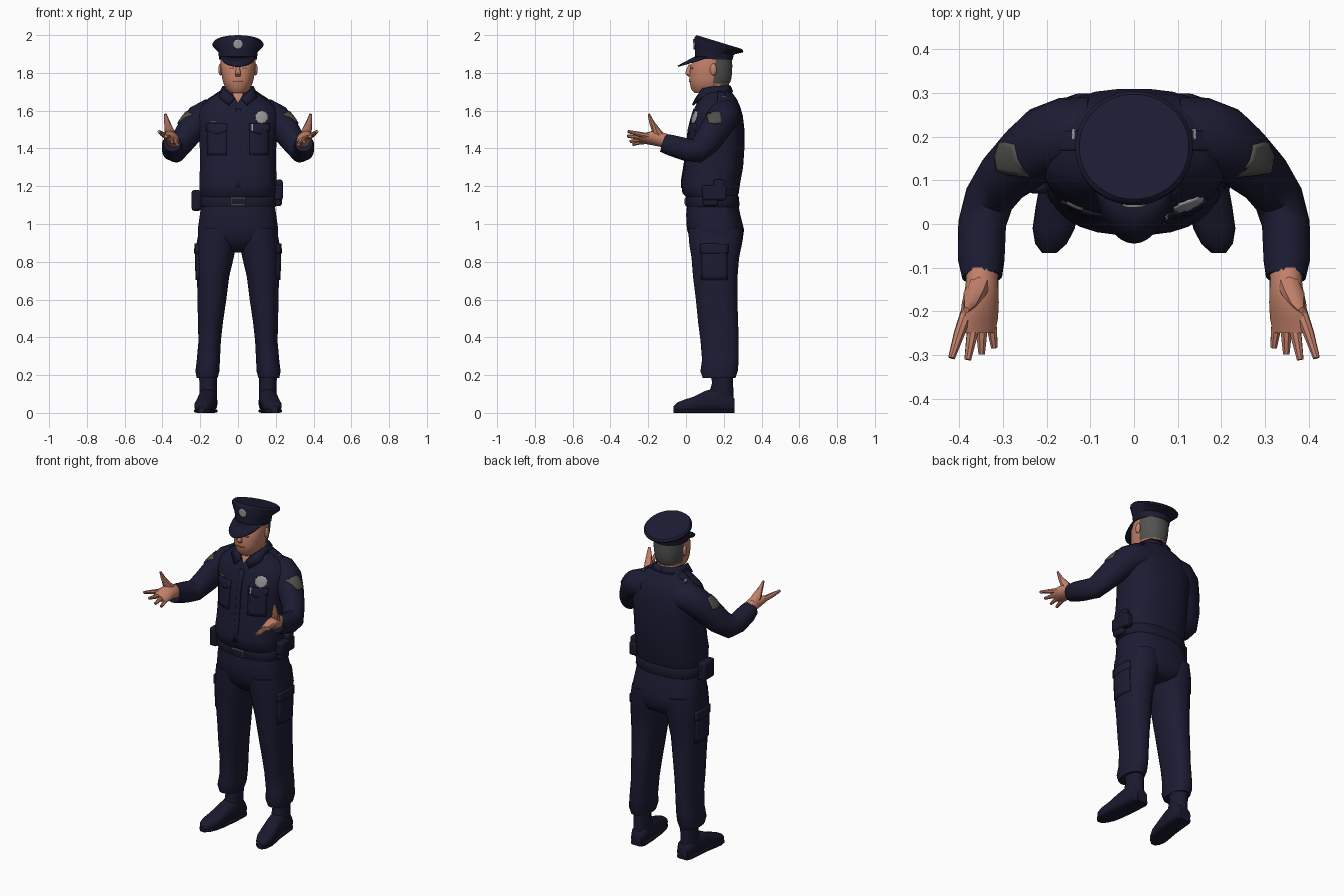
import bpy, bmesh, math
from mathutils import Vector as V
from mathutils.bvhtree import BVHTree

if "Cube" in bpy.data.objects:
    bpy.data.objects.remove(bpy.data.objects["Cube"])


def material(name, *rgb):
    m = bpy.data.materials.new(name)
    m.diffuse_color = (*rgb, 1)
    m.use_nodes = True
    m.node_tree.nodes["Principled BSDF"].inputs["Base Color"].default_value = m.diffuse_color
    return m


NAVY = material("navy cloth", 0.0115, 0.0115, 0.034)
DARK = material("dark leather", 0.0098, 0.0098, 0.027)
SKIN = material("skin", 0.56, 0.225, 0.148)
LIP = material("lip", 0.33, 0.12, 0.085)
HAIR = material("grey hair", 0.085, 0.085, 0.081)
SILVER = material("silver", 0.33, 0.33, 0.35)
PATCH = material("patch grey", 0.08, 0.078, 0.072)


def finish(name, bm, mat):
    bmesh.ops.recalc_face_normals(bm, faces=bm.faces)
    me = bpy.data.meshes.new(name)
    bm.to_mesh(me)
    bm.free()
    me.materials.append(mat)
    ob = bpy.data.objects.new(name, me)
    bpy.context.collection.objects.link(ob)
    return ob


def loft(name, rows, mat, n=20, p=2.0):
    """Skin of superellipse rings; each row is (centre, half axis u, half axis v)."""
    bm = bmesh.new()
    rings = []
    power = lambda c: math.copysign(abs(c) ** (2 / p), c)
    for c, u, v in rows:
        ang = [2 * math.pi * (i + 0.5) / n for i in range(n)]
        rings.append([bm.verts.new(V(c) + V(u) * power(math.cos(a)) + V(v) * power(math.sin(a)))
                      for a in ang])
    for r, q in zip(rings, rings[1:]):
        for i in range(n):
            j = (i + 1) % n
            bm.faces.new((r[i], r[j], q[j], q[i]))
    bm.faces.new(rings[0])
    bm.faces.new(rings[-1])
    return finish(name, bm, mat)


def stack(name, rows, mat, cx=0, **kw):
    """Horizontal rings: (z, half width, y front, y back)."""
    return loft(name, [((cx, (f + b) / 2, z), (w, 0, 0), (0, (b - f) / 2, 0))
                       for z, w, f, b in rows], mat, **kw)


def tube(name, rows, mat, s=1, **kw):
    """Rings square to a path: (x, y, z, radius across, radius up)."""
    pts = [V((s * r[0], r[1], r[2])) for r in rows]
    out = []
    for i, r in enumerate(rows):
        d = (pts[min(i + 1, len(pts) - 1)] - pts[max(i - 1, 0)]).normalized()
        u = d.cross(V((0, -0.5, 1))).normalized()
        out.append((pts[i], u * r[3], u.cross(d) * r[4]))
    return loft(name, out, mat, **kw)


def ball(name, loc, size, mat):
    bm = bmesh.new()
    bmesh.ops.create_uvsphere(bm, u_segments=12, v_segments=8, radius=1)
    for v in bm.verts:
        v.co = V([v.co[i] * size[i] + loc[i] for i in range(3)])
    return finish(name, bm, mat)


def box(name, loc, size, mat, bevel=0.012):
    bm = bmesh.new()
    bmesh.ops.create_cube(bm, size=1)
    for v in bm.verts:
        v.co = V([v.co[i] * size[i] + loc[i] for i in range(3)])
    ob = finish(name, bm, mat)
    m = ob.modifiers.new("bevel", 'BEVEL')
    m.width, m.segments = bevel, 2
    return ob


def plate(name, target, centre, aim, u, v, outline, mat, t=0.008):
    """Thin plate whose outline is projected along aim onto the target part."""
    me = target.data
    tree = BVHTree.FromPolygons([w.co for w in me.vertices], [list(f.vertices) for f in me.polygons])
    aim, u, v = V(aim).normalized(), V(u), V(v)

    def hit(a, b):
        q = V(centre) + u * a + v * b
        h = tree.ray_cast(q - aim * 0.5, aim)[0]
        return (h if h else tree.find_nearest(q)[0]) - aim * 0.002

    bm = bmesh.new()
    mid = bm.verts.new(hit(0, 0))
    rings = [[bm.verts.new(hit(a * k, b * k)) for a, b in outline] for k in (0.35, 0.7, 1)]
    n = len(outline)
    for i in range(n):
        j = (i + 1) % n
        bm.faces.new((mid, rings[0][i], rings[0][j]))
        for r, q in zip(rings, rings[1:]):
            bm.faces.new((r[i], q[i], q[j], r[j]))
    ob = finish(name, bm, mat)
    m = ob.modifiers.new("thickness", 'SOLIDIFY')
    m.thickness, m.offset = t, 0
    return ob


def rect(w, h, k=4):
    c = [(-w, -h), (w, -h), (w, h), (-w, h)]
    return [(a[0] + (b[0] - a[0]) * i / k, a[1] + (b[1] - a[1]) * i / k)
            for a, b in zip(c, c[1:] + c[:1]) for i in range(k)]


def star(r, n=10):
    return [((r if i % 2 else r * 0.86) * math.cos(math.pi * i / n),
             (r if i % 2 else r * 0.86) * math.sin(math.pi * i / n)) for i in range(2 * n)]


X, Y, Z, BACK, DOWN = (1, 0, 0), (0, 1, 0), (0, 0, 1), (0, 1, 0), (0, 0, -1)

# Shirt, trousers seat and belt
shirt = stack("shirt", [(1.13, .19, .01, .27), (1.165, .203, -.02, .28), (1.22, .205, -.026, .288),
                        (1.3, .203, -.01, .303), (1.4, .203, .002, .31), (1.5, .212, .012, .31),
                        (1.57, .218, .03, .302), (1.62, .2, .047, .288), (1.66, .155, .067, .27),
                        (1.695, .1, .08, .245), (1.715, .08, .09, .235)], NAVY, n=28, p=2.5)
stack("trouser_seat", [(1.14, .19, .008, .27), (1.05, .203, 0, .288), (.97, .214, .004, .308),
                       (.91, .21, .025, .30), (.87, .15, .06, .285), (.85, .08, .09, .25)],
      NAVY, n=28, p=2.5)
belt = stack("belt", [(1.09, .2, .003, .28), (1.098, .205, -.001, .284), (1.142, .203, -.001, .281),
                      (1.15, .197, .003, .277)], DARK, n=28, p=2.5)
plate("buckle", belt, (0, 0, 1.12), BACK, X, Z, rect(.04, .021), PATCH)
plate("buckle_inset", belt, (0, -.002, 1.12), BACK, X, Z, rect(.034, .015), DARK, .0095)

# Shirt front details
plate("button_placket", shirt, (0, 0, 1.4), BACK, X, Z, rect(.014, .21, 8), NAVY, .005)
plate("chest_badge", shirt, (.125, 0, 1.565), BACK, X, Z, star(.036), SILVER)
plate("name_tag", shirt, (-.135, 0, 1.54), BACK, X, Z, rect(.019, .005), PATCH, .0098)
plate("pen", shirt, (.075, 0, 1.51), BACK, X, Z, rect(.004, .018), SILVER, .0098)

# Head: hair is the back of the skull
head = stack("head", [(1.693, .04, .045, .15), (1.715, .064, .026, .205), (1.745, .078, .02, .232),
                      (1.765, .083, .016, .24), (1.8, .089, .02, .245), (1.84, .093, .024, .246),
                      (1.885, .092, .05, .243)], SKIN, n=24, p=2.2)
head.data.materials.append(HAIR)
for f in head.data.polygons:
    if f.center.y > .15 and f.center.z > 1.75:
        f.material_index = 1
stack("neck", [(1.66, .078, .08, .235), (1.74, .07, .075, .228)], SKIN)
loft("nose", [((0, .022, 1.845), (.008, 0, 0), (0, .008, 0)), ((0, .016, 1.82), (.011, 0, 0), (0, .014, 0)),
              ((0, .014, 1.795), (.016, 0, 0), (0, .018, 0)), ((0, .022, 1.782), (.013, 0, 0), (0, .01, 0))],
     SKIN, n=10)
plate("mouth", head, (0, 0, 1.756), BACK, X, Z, rect(.027, .003), LIP, .003)
plate("shirt_opening", shirt, (0, 0, 1.668), BACK, X, Z,
      [(0, -.03), (.03, .022), (0, .024), (-.03, .022)], SKIN)

# Cap: crown leans back over a level band
cap_rows = []
for y, z, r, tilt in [(.147, 1.872, .1, 2), (.15, 1.912, .105, 8), (.172, 1.943, .134, 15),
                      (.175, 1.953, .135, 16.5), (.177, 1.963, .126, 17)]:
    t = math.radians(tilt)
    cap_rows.append(((0, y, z), (r, 0, 0), (0, r * math.cos(t), -r * math.sin(t))))
cap = loft("cap", cap_rows, NAVY, n=32)
plate("cap_badge", cap, (0, 0, 1.952), BACK, X, Z, star(.027), SILVER)
bm = bmesh.new()
grid = []
for i in range(17):
    t = i / 8 - 1
    a, reach = math.radians(72) * t, max(0, math.cos(math.pi / 2 * t)) ** .7
    x, y = .1 * math.sin(a), .149 - .1 * math.cos(a)
    grid.append([bm.verts.new((x, y - .094 * reach * k, 1.888 - .05 * reach * k)) for k in (0, .5, 1)])
for a, b in zip(grid[:-1], grid[1:]):
    for k in (0, 1):
        bm.faces.new((a[k], a[k + 1], b[k + 1], b[k]))
bmesh.ops.remove_doubles(bm, verts=bm.verts, dist=1e-5)
visor = finish("cap_visor", bm, DARK)
visor.modifiers.new("thickness", 'SOLIDIFY').thickness = .007

# Paired parts
for s, side in ((1, "left"), (-1, "right")):
    # Ears, eyes and collar flaps
    ball("ear_" + side, (s * .093, .145, 1.818), (.011, .018, .032), SKIN)
    plate("eye_" + side, head, (s * .036, 0, 1.824), BACK, X, Z, rect(.012, .004, 2), LIP, .003)
    bm = bmesh.new()
    pts = [(.018, .05, 1.668), (.05, .032, 1.632), (.1, .075, 1.668), (.1, .15, 1.695),
           (.07, .235, 1.70), (0, .25, 1.70), (0, .236, 1.734), (.06, .215, 1.734),
           (.083, .15, 1.73), (.072, .085, 1.718)]
    vs = [bm.verts.new((s * x, y, z)) for x, y, z in pts]
    for q in ((0, 1, 2, 9), (9, 2, 3, 8), (8, 3, 4, 7), (7, 4, 5, 6)):
        bm.faces.new([vs[i] for i in q])
    finish("collar_" + side, bm, NAVY).modifiers.new("thickness", 'SOLIDIFY').thickness = .01

    # Sleeve with shoulder patch, strap and pin
    arm = tube("sleeve_" + side, [
        (.1, .205, 1.58, .085, .085), (.155, .203, 1.575, .088, .085), (.2, .188, 1.553, .084, .083),
        (.246, .155, 1.505, .073, .08), (.298, .108, 1.432, .062, .072), (.332, .057, 1.387, .057, .065),
        (.348, 0, 1.394, .055, .06), (.35, -.08, 1.417, .054, .056), (.348, -.122, 1.43, .046, .05)],
        NAVY, s)
    plate("shoulder_patch_" + side, arm, (s * .285, .15, 1.562), (-s, -.15, -.4), Y, Z,
          [(-.034, -.038), (0, -.045), (.034, -.038), (.036, 0), (.034, .036), (0, .04),
           (-.034, .036), (-.036, 0)], PATCH)
    plate("shoulder_strap_" + side, shirt, (s * .145, .19, 1.66), DOWN, X, Y, rect(.05, .022), NAVY)
    plate("rank_pin_" + side, shirt, (s * .137, .205, 1.66), DOWN, X, Y, rect(.003, .012), SILVER, .0098)

    # Chest pocket and flap
    plate("chest_pocket_" + side, shirt, (s * .112, 0, 1.435), BACK, X, Z, rect(.05, .07), NAVY, .005)
    plate("pocket_flap_" + side, shirt, (s * .112, 0, 1.505), BACK, X, Z,
          [(-.054, .025), (-.054, -.012), (0, -.03), (.054, -.012), (.054, .025), (0, .025)], NAVY, .009)

    # Hand, palm up, fingers spread
    loft("palm_" + side, [((s * x, y, z), (s * w, 0, w * .45), (-s * h * .3, 0, h)) for x, y, z, w, h in
                          [(.348, -.1, 1.437, .035, .037), (.348, -.14, 1.45, .036, .037),
                           (.352, -.18, 1.455, .041, .033), (.355, -.215, 1.453, .043, .023),
                           (.356, -.25, 1.452, .038, .013)]], SKIN, n=14)
    fingers = {"index": [(.382, -.2, 1.466, .015, .015), (.4, -.25, 1.476, .013, .013), (.418, -.307, 1.49, .008, .008)],
               "middle": [(.364, -.21, 1.456, .015, .015), (.372, -.26, 1.46, .013, .013), (.381, -.311, 1.465, .008, .008)],
               "ring": [(.348, -.21, 1.447, .015, .015), (.349, -.255, 1.445, .013, .013), (.349, -.298, 1.436, .008, .008)],
               "little": [(.332, -.2, 1.437, .014, .014), (.325, -.243, 1.432, .012, .012), (.32, -.283, 1.42, .008, .008)],
               "thumb": [(.352, -.135, 1.46, .026, .028), (.366, -.162, 1.5, .02, .026),
                         (.376, -.182, 1.54, .013, .016), (.384, -.197, 1.582, .006, .007)]}
    for f, rows in fingers.items():
        tube(f + "_finger_" + side, rows, SKIN, s, n=8)

    # Trouser leg and cargo pocket
    leg = loft("trouser_leg_" + side, [((s * x, y, z), (w, 0, 0), (0, d, 0)) for z, x, y, w, d in [
        (.98, .11, .155, .095, .145), (.9, .113, .157, .107, .142), (.82, .122, .155, .1, .127),
        (.72, .132, .155, .086, .119), (.6, .138, .162, .077, .111), (.48, .146, .17, .067, .107),
        (.38, .15, .178, .06, .102), (.28, .157, .182, .062, .098), (.22, .162, .175, .064, .1),
        (.185, .163, .175, .056, .087)]], NAVY, p=2.3)
    plate("cargo_pocket_" + side, leg, (s * .2, .15, .79), (-s, 0, 0), Y, Z, rect(.068, .085), NAVY, .012)
    plate("cargo_flap_" + side, leg, (s * .2, .15, .87), (-s, 0, 0), Y, Z, rect(.072, .025), NAVY, .02)

    # Boot shaft, foot and sole
    stack("boot_shaft_" + side, [(.24, .052, .12, .25), (.16, .047, .138, .25), (.1, .047, .12, .252),
                                 (.06, .046, .1, .255)], DARK, cx=s * .158)
    foot = [(.257, .155, .035, .07), (.235, .155, .046, .1), (.16, .16, .048, .13), (.1, .166, .048, .112),
            (.04, .175, .05, .082), (-.01, .184, .048, .066), (-.045, .19, .036, .052), (-.066, .194, .016, .032)]
    loft("foot_" + side, [((s * x, y, h / 2 + .004), (w, 0, 0), (0, 0, h / 2)) for y, x, w, h in foot],
         DARK, p=2.5)
    loft("sole_" + side, [((s * x, y, .01), (w + .001, 0, 0), (0, 0, .01)) for y, x, w, h in foot],
         DARK, n=12, p=5)

# Belt pouches
box("radio_pouch", (-.22, .12, 1.125), (.05, .1, .11), DARK)
box("holster", (.212, .15, 1.165), (.05, .13, .08), DARK)
box("holster_grip", (.218, .175, 1.2), (.038, .06, .07), DARK)
box("holster_tip", (.212, .13, 1.125), (.04, .08, .06), DARK)

# Smooth shading with sharp edges kept
for ob in bpy.context.scene.objects:
    ob.select_set(True)
    bpy.context.view_layer.objects.active = ob
bpy.ops.object.shade_smooth_by_angle(angle=math.radians(40))
